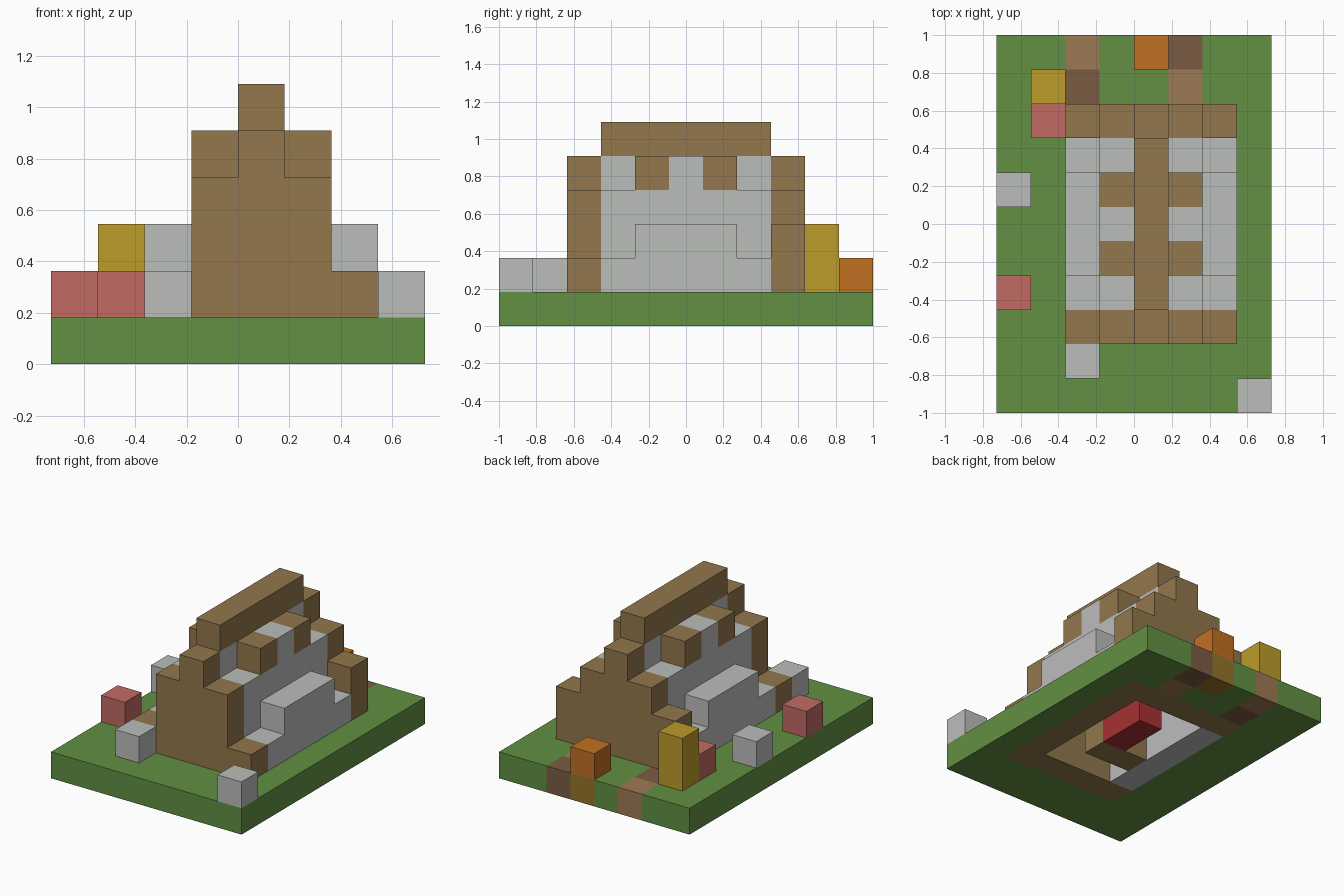
import bpy
import bmesh
from mathutils import Vector

cube = bpy.data.objects.get("Cube")
if cube:
    bpy.data.objects.remove(cube, do_unlink=True)

U = 2 / 11                       # edge of one block
NX, NY = 8, 11                   # blocks across and along the base


def material(name, hex_code):
    def linear(c):
        return c / 12.92 if c <= 0.04045 else ((c + 0.055) / 1.055) ** 2.4
    rgb = [linear(b / 255) for b in bytes.fromhex(hex_code)]
    m = bpy.data.materials.new(name)
    m.use_nodes = True
    m.diffuse_color = (*rgb, 1)
    m.node_tree.nodes["Principled BSDF"].inputs["Base Color"].default_value = (*rgb, 1)
    return m


wood = material("wood brown", "92774C")
stone = material("pale grey", "BBBDBB")
grass = material("grass green", "629043")
yellow = material("mustard yellow", "BC9C2A")
orange = material("orange", "C17022")
pink = material("dusty red", "C26A64")
crimson = material("deep red", "A83232")
path_light = material("light path brown", "9E7A54")
path_dark = material("dark path brown", "7B5C43")
olive = material("dark gold", "95752B")

blocks = {}                      # cell -> part name
parts = {}                       # part name -> material


def fill(part, mat, xs, ys, zs):
    """Fill inclusive ranges of block cells; later parts replace earlier ones."""
    parts[part] = mat
    for x in range(xs[0], xs[-1] + 1):
        for y in range(ys[0], ys[-1] + 1):
            for z in range(zs[0], zs[-1] + 1):
                blocks[x, y, z] = part


# Ground slab with an open cellar
fill("ground", grass, [0, 7], [0, 10], [0])
fill("foundation", wood, [2, 6], [2, 8], [0])
for x in range(3, 6):
    for y in range(3, 8):
        del blocks[x, y, 0]
fill("stone_footing", stone, [2], [3, 7], [0])
fill("cellar_step", wood, [3, 4], [4], [0])
fill("bed", crimson, [4], [5, 6], [0])

# Paths behind the house
for x, near, far in ((2, path_dark, path_light), (5, path_light, path_dark)):
    fill(f"path_{x}_near", near, [x], [9], [0])
    fill(f"path_{x}_far", far, [x], [10], [0])
fill("path_edge", olive, [4], [10], [0])

# Stepped gable walls, the back one with taller shoulders
for name, y, shoulder in (("front_gable", 2, 1), ("back_gable", 8, 2)):
    fill(name, wood, [2, 6], [y], [1, shoulder])
    fill(name, wood, [3, 5], [y], [1, 3])
    fill(name, wood, [4], [y], [1, 4])

# Side walls, dormers and roof rafters, mirrored about the ridge
for side, s in (("right", -1), ("left", 1)):
    outer, inner = 4 + 2 * s, 4 + s
    fill(side + "_low_wall", stone, [outer], [3, 7], [1])
    fill(side + "_bay", stone, [outer], [4, 6], [2])
    for y in (3, 7):
        fill(side + "_upper_wall", stone, [inner], [y], [2, 3])
    fill(side + "_upper_wall", stone, [inner], [4, 6], [3])
    fill(side + "_upper_wall", stone, [inner], [5], [4])
    for y in (4, 6):
        fill(side + "_rafter", wood, [inner], [y], [4])
for y in (3, 7):
    fill("roof_support", stone, [4], [y], [4])
fill("roof_ridge", wood, [4], [3, 7], [5])

# Loose blocks around the house
fill("corner_rock", stone, [7], [0], [1])
fill("front_rock", stone, [2], [1], [1])
fill("side_rock", stone, [0], [6], [1])
fill("side_flower", pink, [0], [3], [1])
fill("back_flower", pink, [1], [8], [1])
fill("yellow_post", yellow, [1], [9], [1, 2])
fill("orange_crate", orange, [4], [10], [1])


def build(part):
    """Make a mesh of the part's exposed block faces."""
    bm = bmesh.new()
    for cell in [c for c, p in blocks.items() if p == part]:
        base = Vector(cell)
        for axis in range(3):
            for sign in (-1, 1):
                n = Vector((0, 0, 0))
                n[axis] = sign
                if tuple(int(v) for v in base + n) in blocks:
                    continue
                u, v = Vector((0, 0, 0)), Vector((0, 0, 0))
                u[(axis + 1) % 3] = 0.5
                v[(axis + 2) % 3] = 0.5 * sign
                mid = base + Vector((0.5, 0.5, 0.5)) + n / 2
                mid -= Vector((NX / 2, NY / 2, 0))
                ring = (mid - u - v, mid + u - v, mid + u + v, mid - u + v)
                bm.faces.new([bm.verts.new(p * U) for p in ring])
    bmesh.ops.remove_doubles(bm, verts=bm.verts[:], dist=0.001)
    bmesh.ops.dissolve_limit(bm, angle_limit=0.01, verts=bm.verts[:], edges=bm.edges[:])
    mesh = bpy.data.meshes.new(part)
    bm.to_mesh(mesh)
    bm.free()
    mesh.materials.append(parts[part])
    bpy.context.collection.objects.link(bpy.data.objects.new(part, mesh))


for part in parts:
    build(part)
